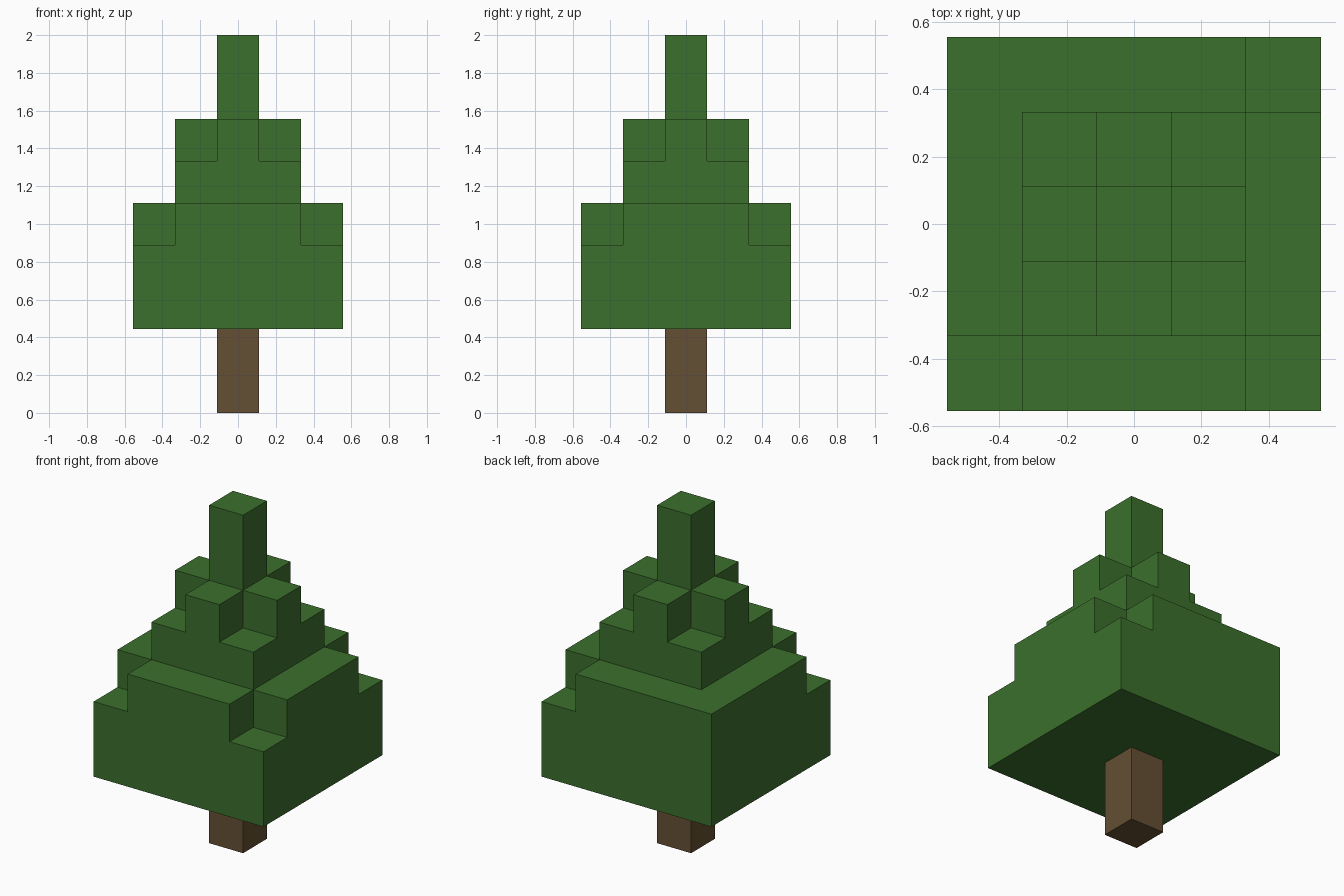
import bpy
import bmesh
from mathutils import Vector

UNIT = 2 / 9  # edge of one block; the tree is nine blocks tall

cube = bpy.data.objects.get("Cube")
if cube:
    bpy.data.objects.remove(cube, do_unlink=True)


def make_material(name, color):
    mat = bpy.data.materials.new(name)
    mat.use_nodes = True
    mat.diffuse_color = color
    mat.node_tree.nodes["Principled BSDF"].inputs["Base Color"].default_value = color
    return mat


def layer(radius, z, missing_corners=()):
    """Square layer of block cells, less the corners given as sign pairs."""
    span = range(-radius, radius + 1)
    gaps = {(sx * radius, sy * radius) for sx, sy in missing_corners}
    return {(x, y, z) for x in span for y in span if (x, y) not in gaps}


def build_blocks(name, cells, mat):
    """Skin a set of block cells with only their exposed faces."""
    bm = bmesh.new()
    for cell in cells:
        center = Vector(cell) + Vector((0, 0, 0.5))
        for axis in range(3):
            for sign in (-1, 1):
                normal = Vector((0, 0, 0))
                normal[axis] = sign
                if tuple(int(c + n) for c, n in zip(cell, normal)) in cells:
                    continue
                u = Vector((0, 0, 0))
                u[(axis + 1) % 3] = 0.5
                v = normal.cross(u)
                mid = center + normal / 2
                corners = (mid - u - v, mid + u - v, mid + u + v, mid - u + v)
                bm.faces.new([bm.verts.new(p * UNIT) for p in corners])
    bmesh.ops.remove_doubles(bm, verts=bm.verts, dist=0.001)
    mesh = bpy.data.meshes.new(name)
    bm.to_mesh(mesh)
    bm.free()
    mesh.materials.append(mat)
    obj = bpy.data.objects.new(name, mesh)
    bpy.context.collection.objects.link(obj)


leaf_green = make_material("leaf_green", (0.045, 0.162, 0.026, 1))
bark_brown = make_material("bark_brown", (0.130, 0.080, 0.033, 1))

# Trunk: two blocks tall
build_blocks("trunk", layer(0, 0) | layer(0, 1), bark_brown)

# Foliage: wide tier, middle tier and tip, with notched upper corners
three_corners = [(1, 1), (1, -1), (-1, -1)]
all_corners = three_corners + [(-1, 1)]
foliage = layer(2, 2) | layer(2, 3) | layer(2, 4, three_corners)
foliage |= layer(1, 5) | layer(1, 6, all_corners)
foliage |= layer(0, 7) | layer(0, 8)
build_blocks("foliage", foliage, leaf_green)
